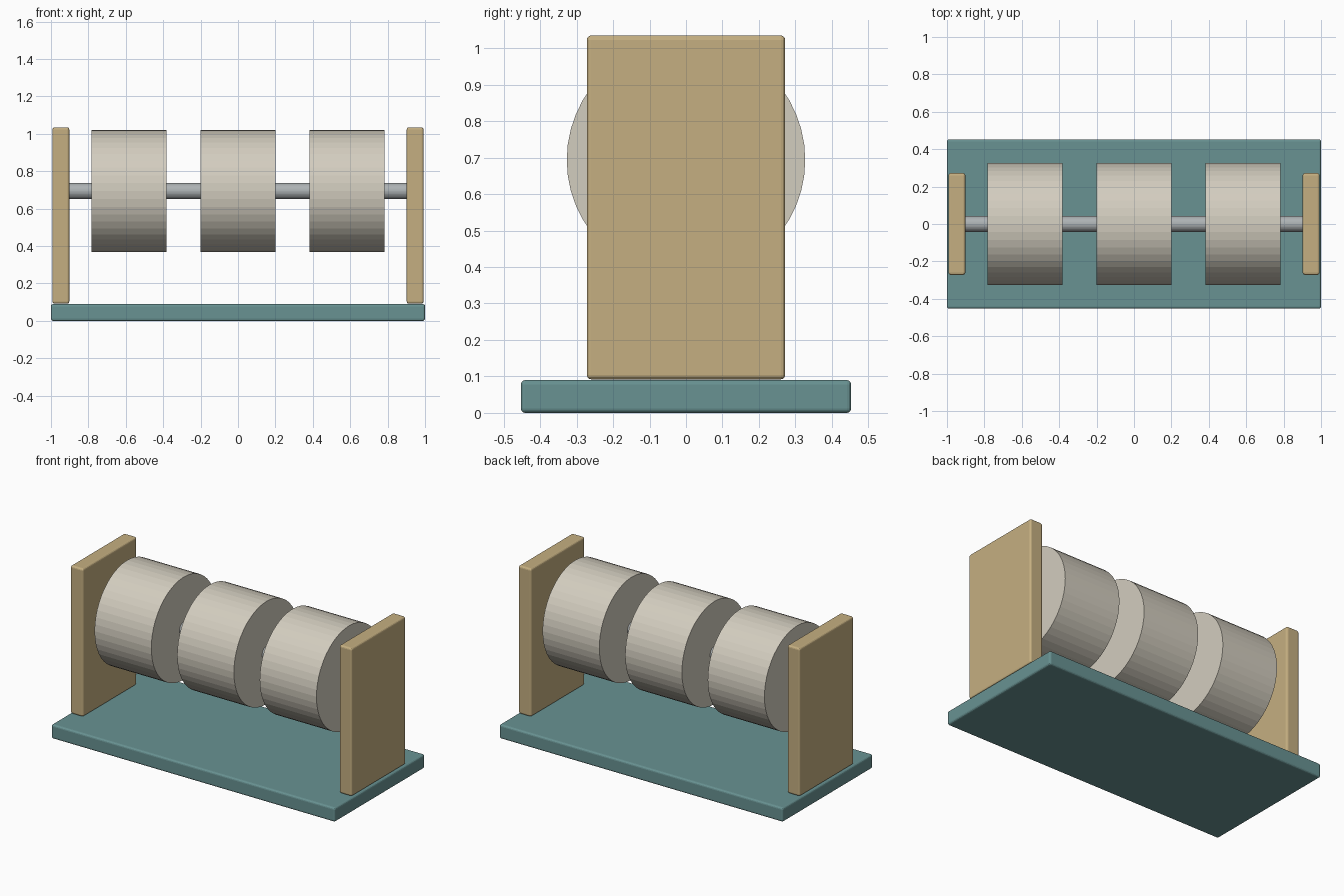
import bpy
from math import pi

cube = bpy.data.objects.get("Cube")
if cube:
    bpy.data.objects.remove(cube, do_unlink=True)


def material(name, rgb):
    m = bpy.data.materials.new(name)
    m.use_nodes = True
    m.diffuse_color = (*rgb, 1)
    m.node_tree.nodes["Principled BSDF"].inputs["Base Color"].default_value = (*rgb, 1)
    return m


teal = material("teal", (0.14, 0.29, 0.29))
tan = material("tan_wood", (0.56, 0.43, 0.22))
cream = material("cream", (0.65, 0.61, 0.52))
steel = material("steel_grey", (0.42, 0.45, 0.46))


def rounded_box(name, size, centre, mat):
    bpy.ops.mesh.primitive_cube_add(size=1, location=centre)
    ob = bpy.context.object
    ob.name = name
    ob.scale = size
    bpy.ops.object.transform_apply(location=False, rotation=False, scale=True)
    bevel = ob.modifiers.new("Rounded edges", "BEVEL")
    bevel.width = 0.012
    bevel.segments = 3
    ob.data.materials.append(mat)


def x_cylinder(name, radius, length, x, sides, mat):
    bpy.ops.mesh.primitive_cylinder_add(vertices=sides, radius=radius, depth=length,
                                        location=(x, 0, axle_z), rotation=(0, pi / 2, 0))
    ob = bpy.context.object
    ob.name = name
    ob.data.materials.append(mat)


axle_z = 0.694

# Base plate and upright end supports
rounded_box("base_plate", (2, 0.906, 0.09), (0, 0, 0.045), teal)
for side, label in ((1, "left"), (-1, "right")):
    rounded_box(label + "_support", (0.09, 0.544, 0.943), (side * 0.947, 0, 0.5635), tan)

# Axle carrying three drums
x_cylinder("axle", 0.043, 1.84, 0, 32, steel)
for label, x in (("right", -0.582), ("middle", 0), ("left", 0.582)):
    x_cylinder(label + "_drum", 0.327, 0.4, x, 48, cream)
